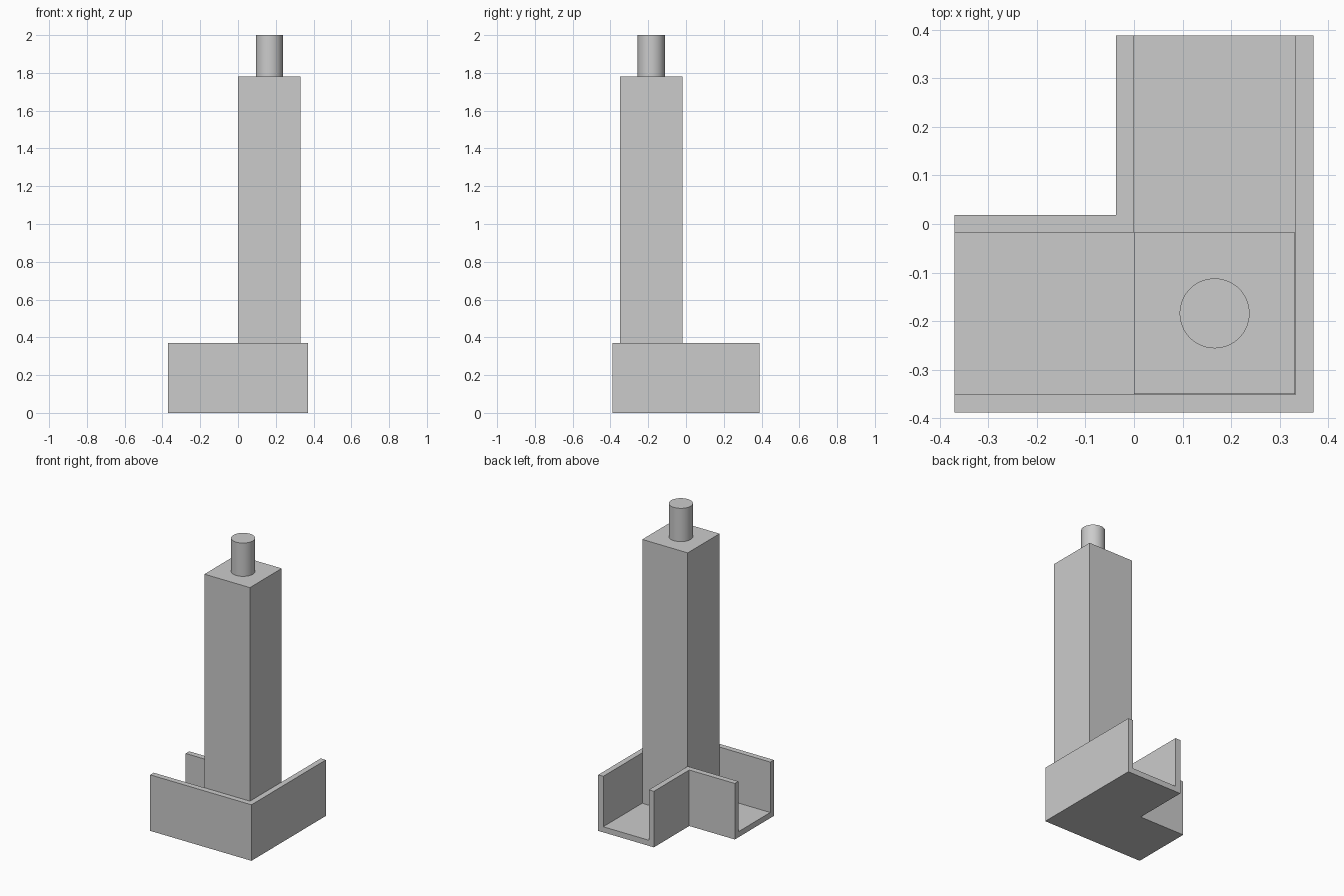
import bpy, bmesh

cube = bpy.data.objects.get("Cube")
if cube:
    bpy.data.objects.remove(cube, do_unlink=True)

# Single plain grey
GREY = (0.6, 0.6, 0.6, 1)
grey = bpy.data.materials.new("plain grey")
grey.use_nodes = True
grey.diffuse_color = GREY
grey.node_tree.nodes["Principled BSDF"].inputs["Base Color"].default_value = GREY

HX, HY = 0.37, 0.388        # half extents of the base
WALL, WIDTH, HEIGHT = 0.037, 0.407, 0.37
TOP = 1.78                  # top of the column


def finish(bm, name):
    bmesh.ops.recalc_face_normals(bm, faces=bm.faces)
    mesh = bpy.data.meshes.new(name)
    bm.to_mesh(mesh)
    bm.free()
    mesh.materials.append(grey)
    obj = bpy.data.objects.new(name, mesh)
    bpy.context.collection.objects.link(obj)
    return obj


# Channel base: U profile (distance from outer wall, height) swept round a mitred corner
inner = WIDTH - WALL
profile = [(0, 0), (WIDTH, 0), (WIDTH, HEIGHT), (inner, HEIGHT),
           (inner, WALL), (WALL, WALL), (WALL, HEIGHT), (0, HEIGHT)]
stations = [lambda d: (-HX, d - HY),
            lambda d: (HX - d, d - HY),
            lambda d: (HX - d, HY)]
bm = bmesh.new()
rings = [[bm.verts.new((*place(d), z)) for d, z in profile] for place in stations]
for a, b in zip(rings, rings[1:]):
    for i in range(len(profile)):
        j = (i + 1) % len(profile)
        bm.faces.new((a[i], a[j], b[j], b[i]))
bm.faces.new(rings[0])
bm.faces.new(rings[-1])
finish(bm, "channel_base")

# Square column standing in the corner of the channel
side = inner - WALL - 0.001
cx, cy = HX - inner + side / 2, WALL + 0.001 - HY + side / 2
bm = bmesh.new()
bmesh.ops.create_cube(bm, size=1)
bmesh.ops.scale(bm, vec=(side, side, TOP - WALL), verts=bm.verts)
bmesh.ops.translate(bm, vec=(cx, cy, (TOP + WALL) / 2), verts=bm.verts)
finish(bm, "column")

# Round peg on top of the column
bpy.ops.mesh.primitive_cylinder_add(vertices=64, radius=0.072, depth=2 - TOP,
                                    location=(cx, cy, 1 + TOP / 2))
peg = bpy.context.object
peg.name = "top_peg"
peg.data.materials.append(grey)
bpy.ops.object.shade_smooth_by_angle()
